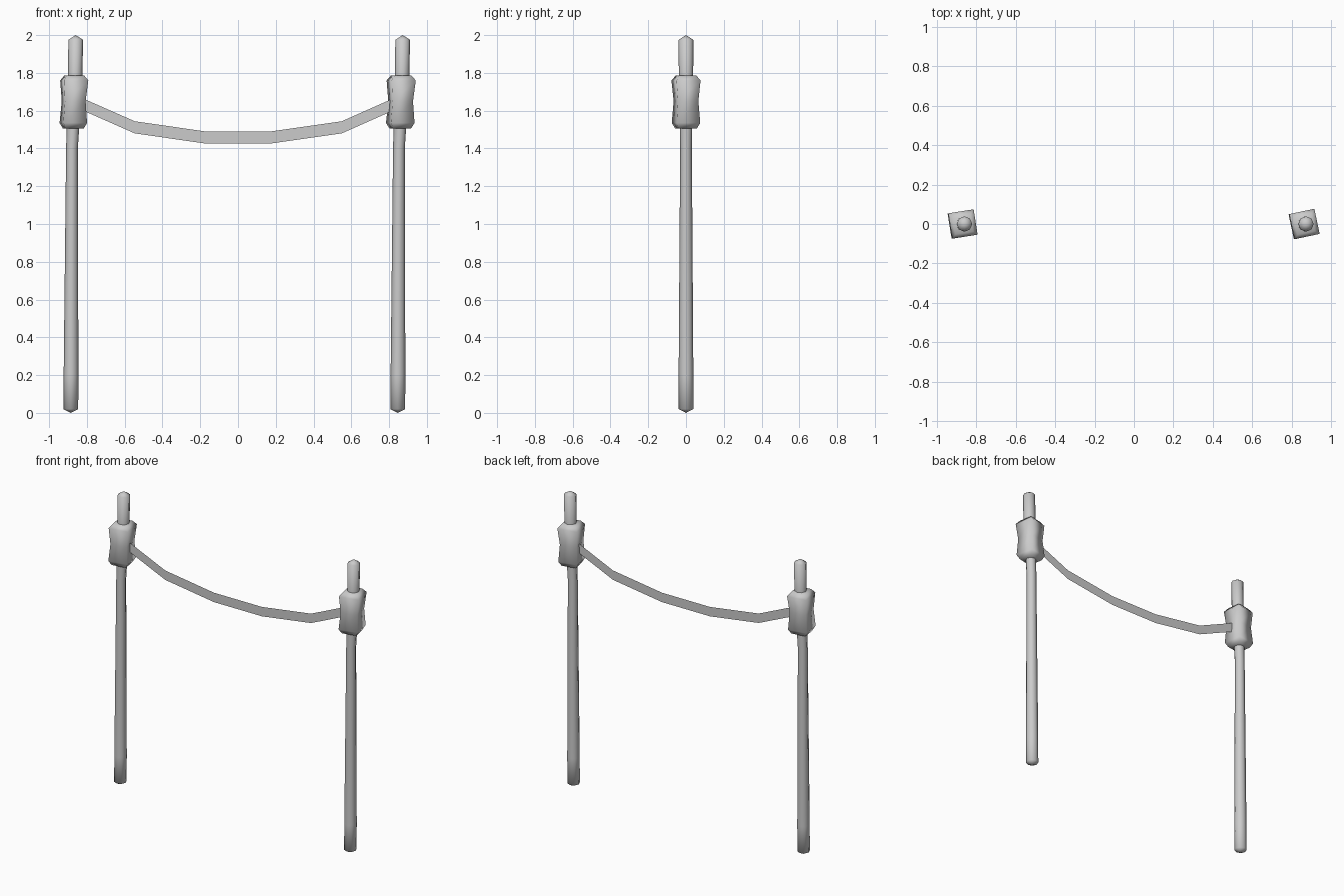
import bpy
import bmesh
from math import cos, sin, pi, radians

cube = bpy.data.objects.get("Cube")
if cube:
    bpy.data.objects.remove(cube, do_unlink=True)

grey = bpy.data.materials.new("pale grey")
grey.use_nodes = True
colour = (0.6, 0.6, 0.6, 1)
grey.diffuse_color = colour
grey.node_tree.nodes["Principled BSDF"].inputs["Base Color"].default_value = colour


def make_object(name, bm, smooth):
    mesh = bpy.data.meshes.new(name)
    bm.to_mesh(mesh)
    bm.free()
    mesh.materials.append(grey)
    for poly in mesh.polygons:
        poly.use_smooth = smooth
    obj = bpy.data.objects.new(name, mesh)
    bpy.context.collection.objects.link(obj)
    return obj


def loft(name, rings, sides, turn=0, tips=None):
    """Skin rings of (x, z, radius); close with pointed tips or flat caps."""
    bm = bmesh.new()
    loops = []
    for x, z, r in rings:
        angles = [turn + 2 * pi * i / sides for i in range(sides)]
        loops.append([bm.verts.new((x + r * cos(a), r * sin(a), z)) for a in angles])
    for low, high in zip(loops, loops[1:]):
        for i in range(sides):
            j = (i + 1) % sides
            bm.faces.new((low[i], low[j], high[j], high[i]))
    if tips:
        for loop, ring, z in zip((loops[0], loops[-1]), (rings[0], rings[-1]), tips):
            tip = bm.verts.new((ring[0], 0, z))
            for i in range(sides):
                bm.faces.new((loop[i], loop[(i + 1) % sides], tip))
    else:
        bm.faces.new(loops[0])
        bm.faces.new(loops[-1])
    bmesh.ops.recalc_face_normals(bm, faces=bm.faces)
    return make_object(name, bm, True)


# Slightly bent posts with pointed ends, each with a waisted square block
for side, x, twist in (("right", -0.885, 9), ("left", 0.846, 12)):
    post = [(x, 0.02, 0.039), (x + 0.001, 0.2, 0.039), (x + 0.006, 1.4, 0.031),
            (x + 0.022, 1.75, 0.038), (x + 0.026, 1.975, 0.039)]
    loft(side + "_post", post, 8, tips=(0, 2))
    bx = x + 0.015
    block = [(bx - 0.002, 1.505, 0.068), (bx - 0.002, 1.535, 0.09), (bx, 1.65, 0.078),
             (bx + 0.003, 1.76, 0.092), (bx + 0.003, 1.787, 0.064)]
    loft(side + "_block", block, 4, turn=radians(45 + twist))

# Sagging flat ribbon strung between the blocks
bm = bmesh.new()
path = [(-0.86, 1.65), (-0.547, 1.512), (-0.18, 1.459),
        (0.18, 1.459), (0.55, 1.512), (0.86, 1.65)]
pairs = [[bm.verts.new((x, 0, z + dz)) for dz in (-0.032, 0.032)] for x, z in path]
for a, b in zip(pairs, pairs[1:]):
    bm.faces.new((a[0], b[0], b[1], a[1]))
make_object("ribbon", bm, False)
